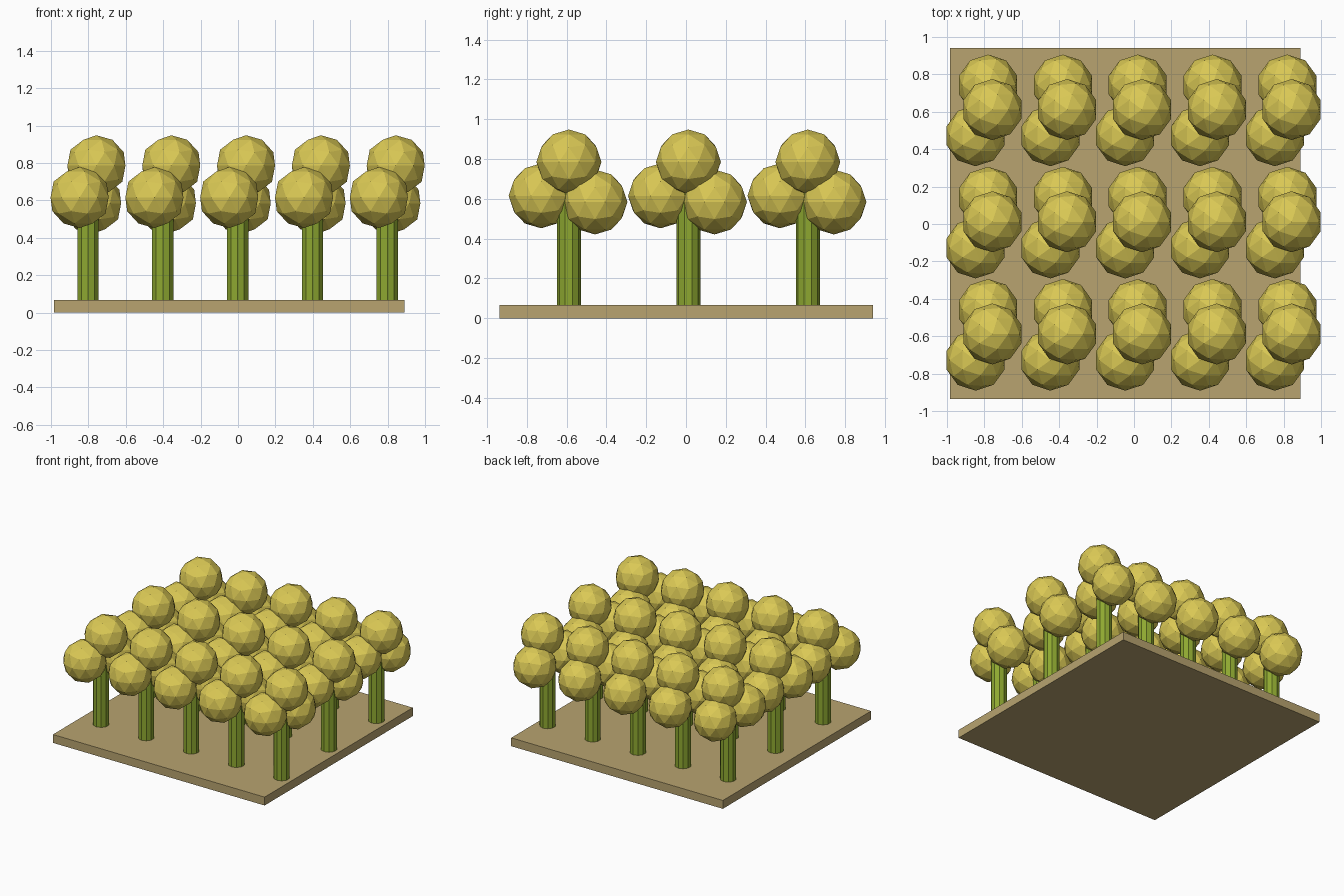
import bpy

if "Cube" in bpy.data.objects:
    bpy.data.objects.remove(bpy.data.objects["Cube"])

def material(name, rgb):
    m = bpy.data.materials.new(name)
    m.diffuse_color = (*rgb, 1)
    m.use_nodes = True
    m.node_tree.nodes["Principled BSDF"].inputs["Base Color"].default_value = m.diffuse_color
    return m

soil = material("tan soil", (0.48, 0.37, 0.16))
bark = material("green stem", (0.27, 0.39, 0.03))
leaf = material("yellow leaf", (0.70, 0.58, 0.09))

def finish(name, mat):
    ob = bpy.context.object
    ob.name = name
    ob.data.materials.append(mat)
    return ob

# Ground slab
BASE_H = 0.067
bpy.ops.mesh.primitive_cube_add(size=1, location=(-0.047, 0.002, BASE_H / 2))
slab = finish("ground_slab", soil)
slab.scale = (1.876, 1.876, BASE_H)

# Ball-shaped foliage: offset from the trunk axis, and height
BALLS = [(0.045, 0.0, 0.785), (-0.045, -0.14, 0.615), (0.022, 0.131, 0.584)]
BALL_R = 0.163
TRUNK_TOP = 0.63

# Grid of trees, 5 across and 3 deep
for row in range(3):
    for col in range(5):
        x, y = -0.802 + 0.4 * col, -0.588 + 0.6 * row
        tag = f"{row + 1}_{col + 1}"
        # Ten-sided trunk
        bpy.ops.mesh.primitive_cylinder_add(
            vertices=10, radius=0.06, depth=TRUNK_TOP - BASE_H,
            location=(x, y, (TRUNK_TOP + BASE_H) / 2))
        finish("trunk_" + tag, bark)
        # Three faceted foliage balls
        for i, (dx, dy, z) in enumerate(BALLS):
            bpy.ops.mesh.primitive_ico_sphere_add(
                subdivisions=2, radius=BALL_R, location=(x + dx, y + dy, z))
            finish(f"foliage_{tag}_{i + 1}", leaf)
